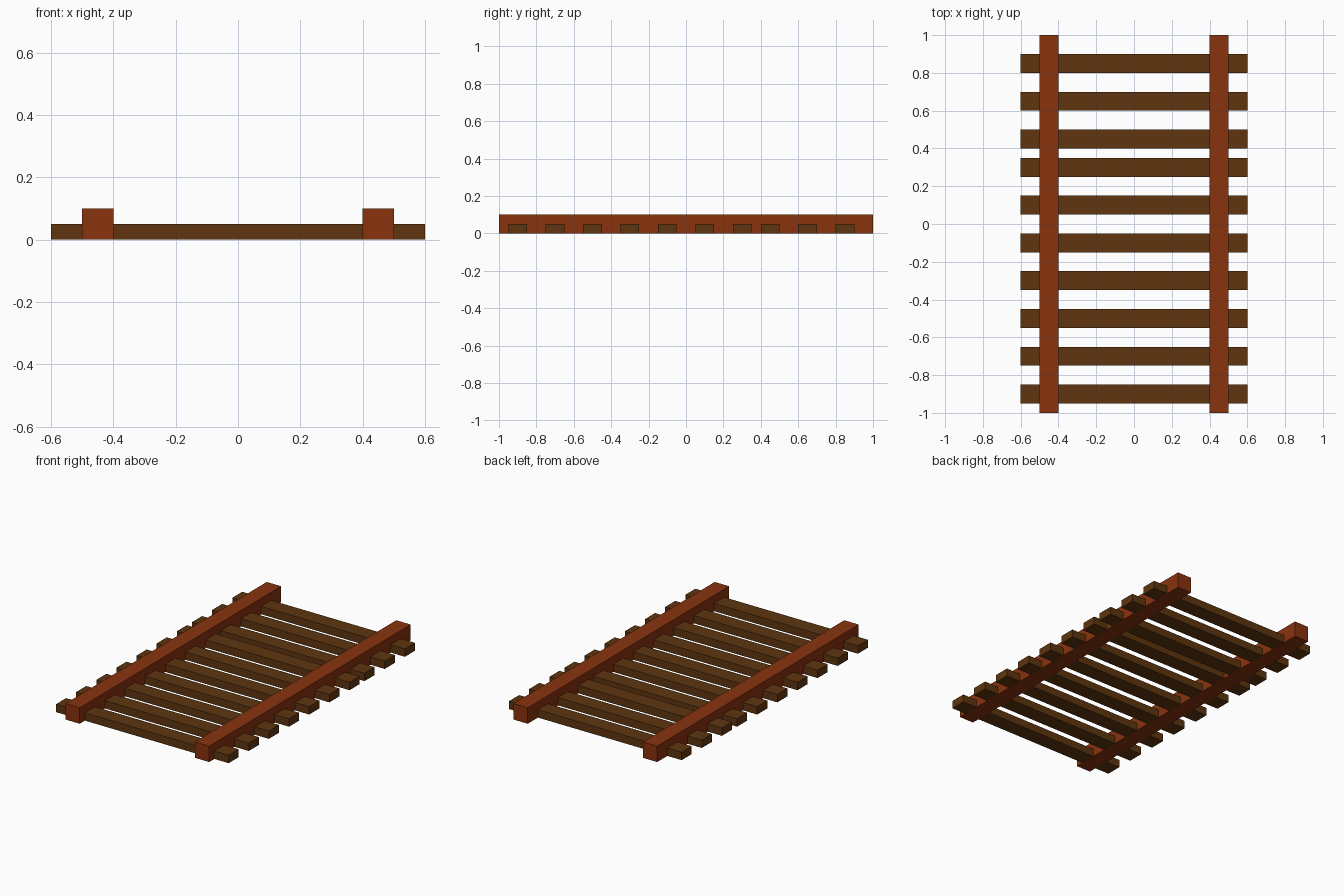
import bpy

cube = bpy.data.objects.get("Cube")
if cube:
    bpy.data.objects.remove(cube, do_unlink=True)


def make_material(name, rgb):
    mat = bpy.data.materials.new(name)
    mat.use_nodes = True
    color = (*rgb, 1.0)
    mat.diffuse_color = color
    bsdf = next(n for n in mat.node_tree.nodes if n.type == 'BSDF_PRINCIPLED')
    bsdf.inputs["Base Color"].default_value = color
    return mat


def add_box(name, low, high, mat):
    center = [(a + b) / 2 for a, b in zip(low, high)]
    bpy.ops.mesh.primitive_cube_add(size=1, location=center)
    box = bpy.context.object
    box.name = name
    box.scale = [b - a for a, b in zip(low, high)]
    bpy.ops.object.transform_apply(location=False, rotation=False, scale=True)
    box.data.materials.append(mat)
    return box


rust = make_material("rust_red", (0.25, 0.033, 0.0045))
wood = make_material("dark_brown_wood", (0.112, 0.036, 0.0048))

# Two long rails
for side, x in (("left", 0.45), ("right", -0.45)):
    add_box(f"{side}_rail", (x - 0.05, -1, 0), (x + 0.05, 1, 0.10), rust)

# Crosswise sleepers, evenly spaced in two runs with a tighter gap between them;
# a hair above the ground so the rail undersides stay clean
sleeper_centers = [-0.9 + 0.2 * i for i in range(7)] + [0.45 + 0.2 * i for i in range(3)]
for i, y in enumerate(sleeper_centers, 1):
    add_box(f"sleeper_{i:02d}", (-0.6, y - 0.05, 0.0005), (0.6, y + 0.05, 0.05), wood)
